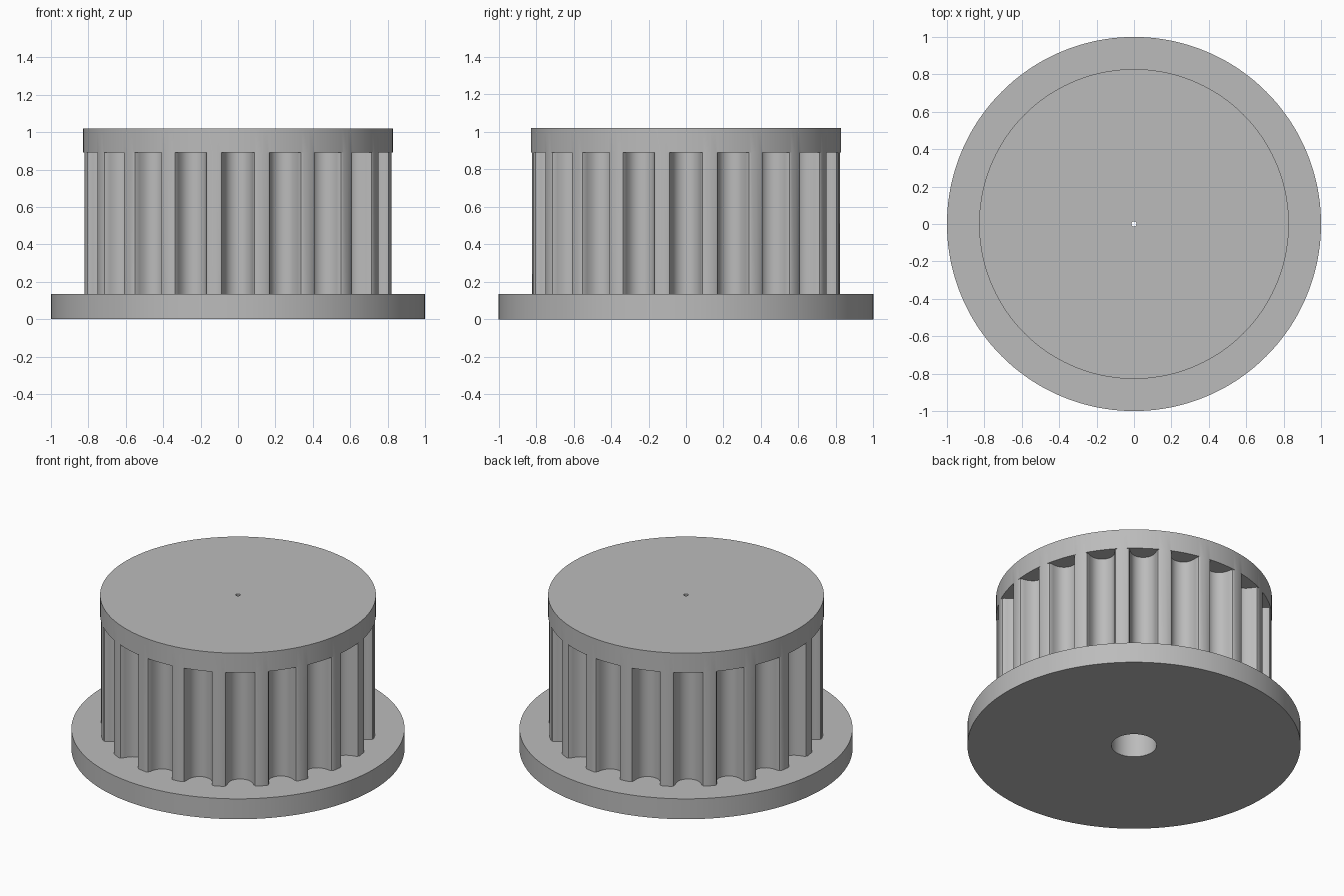
import bpy
import bmesh
from math import sin, cos, pi, atan2, hypot, sqrt, radians

if "Cube" in bpy.data.objects:
    bpy.data.objects.remove(bpy.data.objects["Cube"], do_unlink=True)

TEETH = 20
BODY_R, FLANGE_R, BORE_R, PIN_R = 0.828, 1.0, 0.136, 0.014
FLANGE_Z, CAP_Z, TOP_Z = 0.135, 0.89, 1.02

# One plain grey material
grey = bpy.data.materials.new("grey plastic")
grey.use_nodes = True
colour = (0.5, 0.5, 0.5, 1)
grey.diffuse_color = colour
grey.node_tree.nodes["Principled BSDF"].inputs["Base Color"].default_value = colour

# Half of a rounded groove: (half width, depth), mouth to floor
half_groove = [(0.101, 0), (0.088, 0.005), (0.081, 0.018), (0.078, 0.032),
               (0.074, 0.046), (0.068, 0.06), (0.061, 0.073), (0.049, 0.086),
               (0.034, 0.096), (0.017, 0.102), (0, 0.104)]
groove = [(-w, d) for w, d in half_groove] + half_groove[-2::-1]
mouth = sqrt(BODY_R ** 2 - half_groove[0][0] ** 2)

# Toothed outline in polar form: (angle, radius), groove then ridge
outline = []
for i in range(TEETH):
    turn = 2 * pi * i / TEETH
    for w, d in groove:
        outline.append((turn + atan2(w, mouth - d), hypot(w, mouth - d)))
    outline.append((turn + pi / TEETH, BODY_R))

# Closed section: cap, toothed body (radius None), flange, bore, pin hole
section = [(PIN_R, TOP_Z), (BODY_R, TOP_Z), (BODY_R, CAP_Z), (None, CAP_Z),
           (None, FLANGE_Z), (FLANGE_R, FLANGE_Z), (FLANGE_R, 0),
           (BORE_R, 0), (BORE_R, CAP_Z), (PIN_R, CAP_Z)]

bm = bmesh.new()
loops = []
for radius, z in section:
    loops.append([bm.verts.new(((radius or r) * cos(a), (radius or r) * sin(a), z))
                  for a, r in outline])

count = len(outline)
for k, low in enumerate(loops):
    high = loops[(k + 1) % len(loops)]
    for j in range(count):
        n = (j + 1) % count
        bm.faces.new((low[j], high[j], high[n], low[n]))

# Ridges are flush with the cap, so merge where the loops meet
bmesh.ops.remove_doubles(bm, verts=bm.verts[:], dist=0.0002)
bmesh.ops.recalc_face_normals(bm, faces=bm.faces[:])

mesh = bpy.data.meshes.new("toothed_pulley")
bm.to_mesh(mesh)
bm.free()
mesh.materials.append(grey)
pulley = bpy.data.objects.new("toothed_pulley", mesh)
bpy.context.collection.objects.link(pulley)

bpy.ops.object.select_all(action="DESELECT")
pulley.select_set(True)
bpy.context.view_layer.objects.active = pulley
bpy.ops.object.shade_smooth_by_angle(angle=radians(30))
